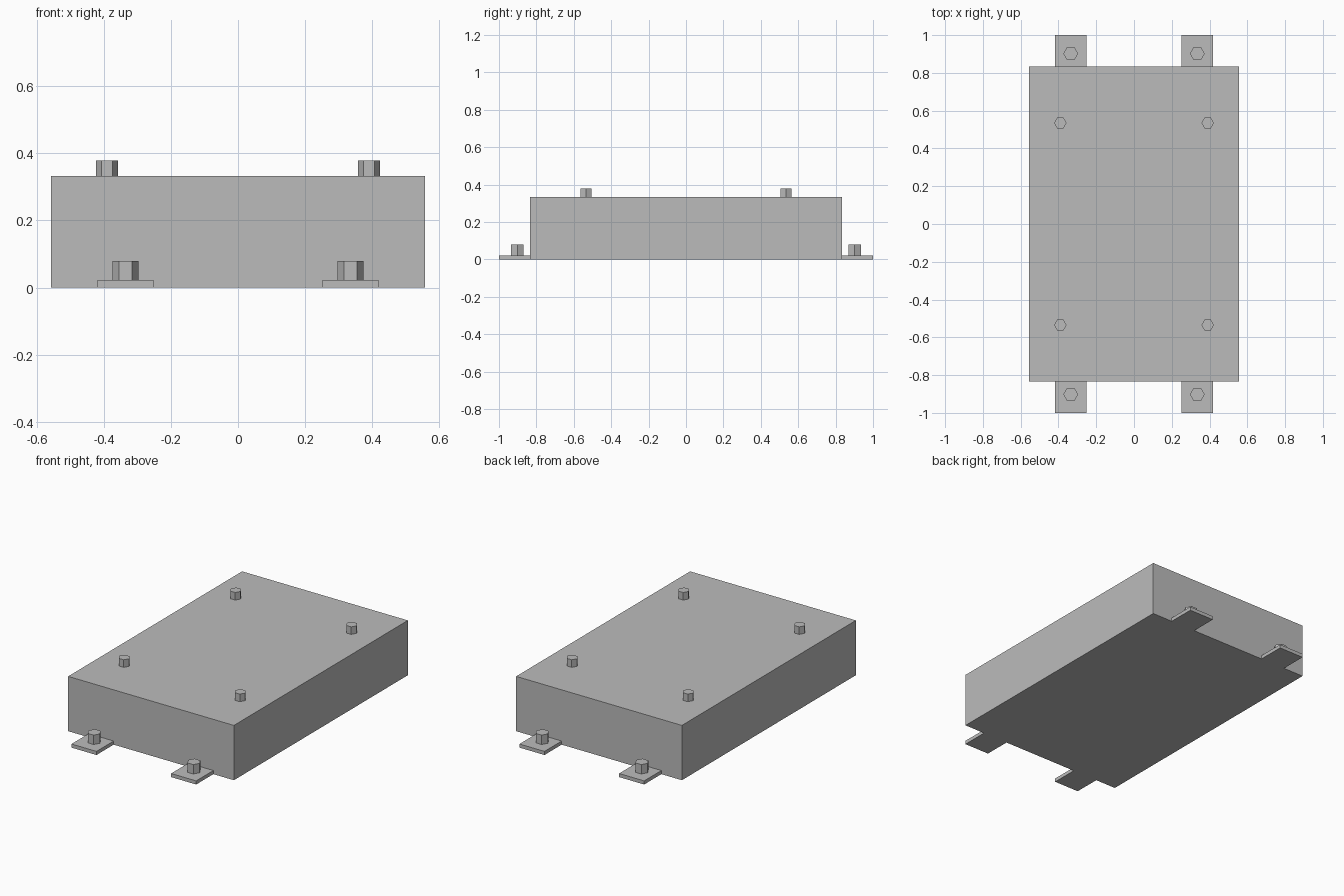
import bpy

cube = bpy.data.objects.get("Cube")
if cube:
    bpy.data.objects.remove(cube, do_unlink=True)

grey = bpy.data.materials.new("light grey")
grey.use_nodes = True
colour = (0.5, 0.5, 0.5, 1)
grey.diffuse_color = colour
grey.node_tree.nodes["Principled BSDF"].inputs["Base Color"].default_value = colour


def finish(name):
    obj = bpy.context.object
    obj.name = name
    obj.data.materials.append(grey)


def box(name, x, y, size):
    """Box standing on the ground, centred at x, y."""
    bpy.ops.mesh.primitive_cube_add(size=1, location=(x, y, size[2] / 2))
    bpy.context.object.scale = size
    bpy.ops.object.transform_apply(location=False, rotation=False, scale=True)
    finish(name)


def hex_bolt(name, x, y, bottom, top, radius):
    """Hexagonal bolt head with corners pointing along x."""
    bpy.ops.mesh.primitive_cylinder_add(
        vertices=6, radius=radius, depth=top - bottom,
        location=(x, y, (bottom + top) / 2), rotation=(0, 0, 1.5708))
    finish(name)


# Main housing
BODY_Y, BODY_TOP, TAB_TOP = 0.835, 0.333, 0.022
box("housing", 0, 0, (1.114, 2 * BODY_Y, BODY_TOP))

# Mounting tabs with bolts, and bolts on the lid, mirrored to all four corners
for side, sx in (("left", 1), ("right", -1)):
    for end, sy in (("front", -1), ("back", 1)):
        corner = f"{end}_{side}"
        box(f"mounting_tab_{corner}", sx * 0.335, sy * (BODY_Y + 1) / 2,
            (0.168, 1 - BODY_Y, TAB_TOP))
        hex_bolt(f"tab_bolt_{corner}", sx * 0.335, sy * 0.902, TAB_TOP, 0.079, 0.039)
        hex_bolt(f"lid_bolt_{corner}", sx * 0.39, sy * 0.535, BODY_TOP, 0.379, 0.033)
